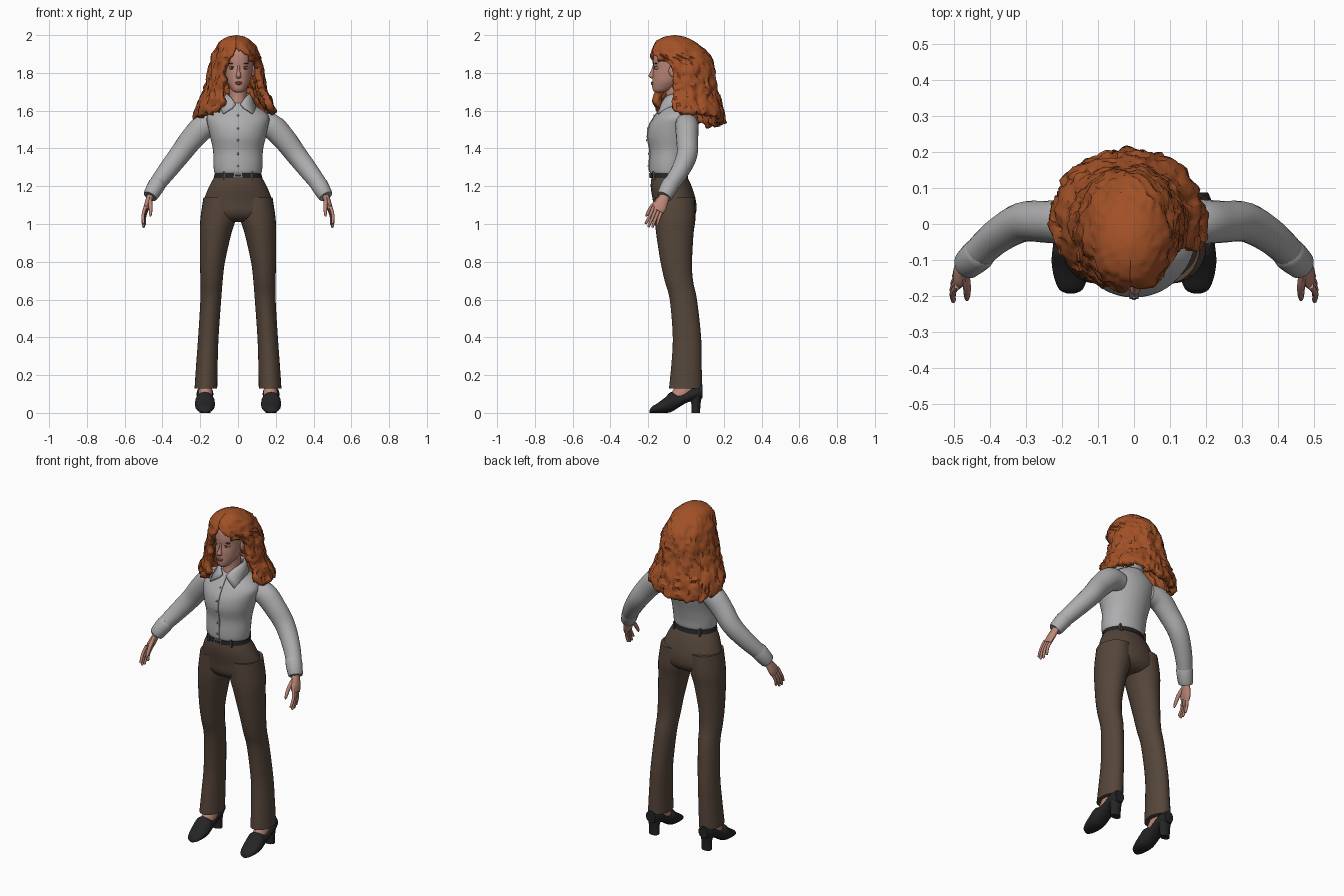
import bpy, bmesh, math
from mathutils import Vector, noise

if "Cube" in bpy.data.objects:
    bpy.data.objects.remove(bpy.data.objects["Cube"])


def material(name, r, g, b):
    m = bpy.data.materials.new(name)
    m.diffuse_color = (r, g, b, 1)
    m.use_nodes = True
    m.node_tree.nodes["Principled BSDF"].inputs["Base Color"].default_value = m.diffuse_color
    return m


HAIR = material("auburn", .36, .082, .02)
SHIRT = material("light_grey", .42, .42, .43)
PANTS = material("brown", .09, .06, .042)
SKIN = material("skin", .5, .245, .185)
BLACK = material("black", .018, .018, .019)
LIPS = material("lip_pink", .36, .13, .11)
WHITE = material("eye_white", .6, .57, .55)
DARK = material("dark_brown", .05, .025, .018)
METAL = material("buckle_grey", .25, .25, .26)


def finish(name, bm, mat, mirror=False, angle=50, normals=True):
    if normals:
        bmesh.ops.recalc_face_normals(bm, faces=bm.faces)
    me = bpy.data.meshes.new(name)
    bm.to_mesh(me)
    bm.free()
    ob = bpy.data.objects.new(name, me)
    bpy.context.collection.objects.link(ob)
    me.materials.append(mat)
    if mirror:
        ob.modifiers.new("mirror", 'MIRROR').use_mirror_merge = False
    bpy.ops.object.select_all(action='DESELECT')
    ob.select_set(True)
    bpy.context.view_layer.objects.active = ob
    bpy.ops.object.shade_smooth_by_angle(angle=math.radians(angle))
    return ob


def spline(rows, k):
    """Catmull-Rom through the rows, k steps per span."""
    out = []
    for i in range(len(rows) - 1):
        quad = [rows[max(0, i - 1)], rows[i], rows[i + 1], rows[min(len(rows) - 1, i + 2)]]
        for s in range(k):
            t = s / k
            out.append([.5 * (2 * b + (c - a) * t + (2 * a - 5 * b + 4 * c - d) * t * t
                              + (3 * b - a - 3 * c + d) * t ** 3) for a, b, c, d in zip(*quad)])
    return out + [list(rows[-1])]


def skin_rings(name, rings, mat, **kw):
    bm = bmesh.new()
    vs = [[bm.verts.new(p) for p in r] for r in rings]
    n = len(vs[0])
    for a, b in zip(vs, vs[1:]):
        for j in range(n):
            bm.faces.new((a[j], a[(j + 1) % n], b[(j + 1) % n], b[j]))
    bm.faces.new(vs[0])
    bm.faces.new(vs[-1][::-1])
    return finish(name, bm, mat, **kw)


def circle(c, u, v, n):
    return [c + u * math.sin(2 * math.pi * j / n) - v * math.cos(2 * math.pi * j / n) for j in range(n)]


def stack(name, rows, mat, n=28, k=4, **kw):
    """Upright loft: rows of z, x centre, half width, front y, back y."""
    rings = [circle(Vector((x, (f + b) / 2, z)), Vector((rx, 0, 0)), Vector((0, (b - f) / 2, 0)), n)
             for z, x, rx, f, b in spline(rows, k)]
    return skin_rings(name, rings, mat, **kw)


def tube(name, rows, mat, n=14, k=4, **kw):
    """Tube along a path: rows of x, y, z, thickness, width."""
    pts = spline(rows, k)
    rings = []
    for i, p in enumerate(pts):
        t = (Vector(pts[min(i + 1, len(pts) - 1)][:3]) - Vector(pts[max(i - 1, 0)][:3])).normalized()
        u = t.cross(Vector((0, 1, 0))).normalized()
        rings.append(circle(Vector(p[:3]), u * p[3], u.cross(t) * p[4], n))
    return skin_rings(name, rings, mat, **kw)


def blob(name, loc, size, mat, mirror=False):
    bm = bmesh.new()
    bmesh.ops.create_uvsphere(bm, u_segments=14, v_segments=8, radius=1)
    for v in bm.verts:
        v.co = Vector(a * s + l for a, s, l in zip(v.co, size, loc))
    return finish(name, bm, mat, mirror)


def box(name, loc, size, mat, mirror=False):
    bm = bmesh.new()
    bmesh.ops.create_cube(bm, size=1)
    for v in bm.verts:
        v.co = Vector(a * s + l for a, s, l in zip(v.co, size, loc))
    return finish(name, bm, mat, mirror, 30)


# Trousers
stack("trouser_hips", [(1.26, 0, .118, -.18, 0), (1.2, 0, .152, -.187, .03), (1.12, 0, .183, -.175, .053),
                       (1.06, 0, .192, -.167, .053), (1.025, 0, .17, -.14, .03), (1.01, 0, .1, -.1, 0)], PANTS, 36)
stack("trouser_leg", [(1.14, .095, .088, -.165, .045), (1.03, .105, .094, -.165, .05), (.95, .118, .083, -.158, .04),
                      (.8, .135, .066, -.135, .032), (.7, .14, .059, -.113, .037), (.6, .144, .055, -.086, .058),
                      (.4, .157, .054, -.07, .08), (.25, .165, .057, -.078, .083), (.13, .17, .06, -.09, .085)],
      PANTS, mirror=True)

# Belt, buckle and loops
stack("belt", [(1.243, 0, .129, -.19, .012), (1.27, 0, .122, -.188, .006)], BLACK, 36, 1)
box("buckle", (0, -.19, 1.257), (.045, .01, .024), METAL)
box("buckle_opening", (0, -.194, 1.257), (.03, .006, .012), BLACK)
for i, (x, y) in enumerate([(.075, -.168), (.085, -.015)]):
    box(f"belt_loop_{i}", (x, y, 1.255), (.01, .018, .045), PANTS, True)

# Shirt body
shirt = [(1.262, 0, .118, -.178, 0), (1.275, 0, .126, -.192, .01), (1.32, 0, .13, -.194, .015),
         (1.39, 0, .132, -.192, .03), (1.46, 0, .147, -.204, .05), (1.52, 0, .16, -.195, .06),
         (1.565, 0, .165, -.17, .06), (1.6, 0, .135, -.145, .052), (1.63, 0, .085, -.122, .04),
         (1.65, 0, .06, -.1, .02)]
stack("shirt_body", shirt, SHIRT, 40)

# Button placket following the chest
bm = bmesh.new()
front = [(r[0], r[3]) for r in spline(shirt, 4) if 1.27 < r[0] < 1.625]
strip = [[bm.verts.new((x, y - d, z)) for x, d in ((-.013, -.004), (-.012, .004), (.012, .004), (.013, -.004))]
         for z, y in front]
for a, b in zip(strip, strip[1:]):
    for j in range(3):
        bm.faces.new((a[j], a[j + 1], b[j + 1], b[j]))
finish("placket", bm, SHIRT, angle=30)
for i in range(5):
    z, y = min(front, key=lambda p: abs(p[0] - 1.31 - i * .065))
    blob(f"button_{i}", (0, y - .005, z), (.006, .004, .006), METAL)

# Collar: a folded band, open in front, ending in two points
bm = bmesh.new()
cols = []
for j in range(33):
    s = j / 32 * 2 - 1
    w = abs(s) ** 5
    at, ab = math.pi * (1 + s * .93), math.pi * (1 + s * .80)
    mid = (at + ab) / 2
    cols.append([bm.verts.new(p) for p in (
        (.06 * math.sin(at), -.05 - .075 * math.cos(at) - .012 * w, 1.695 - .06 * w),
        (.075 * math.sin(mid), -.05 - .083 * math.cos(mid) - .015 * w, 1.675 - .06 * w),
        ((.09 + .045 * w) * math.sin(ab), -.05 - (.09 + .038 * w) * math.cos(ab), 1.635 - .05 * w))])
for a, b in zip(cols, cols[1:]):
    for j in range(2):
        bm.faces.new((a[j], a[j + 1], b[j + 1], b[j]))
collar = finish("collar", bm, SHIRT)
collar.modifiers.new("thickness", 'SOLIDIFY').thickness = .008

# Sleeves and cuffs
tube("sleeve", [(.1, 0, 1.525, .055, .055), (.175, .005, 1.518, .066, .062), (.245, .006, 1.45, .062, .058),
                (.31, .005, 1.365, .056, .055), (.38, -.035, 1.275, .05, .048), (.44, -.09, 1.195, .042, .042)],
     SHIRT, 20, mirror=True)
tube("cuff", [(.422, -.075, 1.22, .04, .042), (.43, -.083, 1.207, .046, .047), (.462, -.112, 1.152, .04, .042),
              (.465, -.115, 1.147, .034, .036)], SHIRT, 20, 2, mirror=True)

# Hands
tube("palm", [(.455, -.105, 1.17, .02, .026), (.472, -.122, 1.125, .018, .03), (.482, -.138, 1.095, .017, .037),
              (.489, -.15, 1.07, .013, .034)], SKIN, mirror=True)
across = Vector((.1, -.9, .38))
for i, (k, length) in enumerate([(1.5, .92), (.5, 1.03), (-.5, .98), (-1.5, .8)]):
    a = Vector((.487, -.149, 1.083)) + across * k * .017
    b = a + Vector((.014, -.02, -.05)) * length
    c = a + Vector((.012, -.04 - .004 * k, -.1)) * length
    tube(f"finger_{i}", [(*a, .009, .009), (*b, .0085, .0085), (*c.lerp(b, .1), .007, .007), (*c, .003, .003)],
         SKIN, 8, 3, mirror=True)
tube("thumb", [(.468, -.135, 1.135, .012, .014), (.463, -.175, 1.098, .011, .012), (.463, -.203, 1.055, .008, .009),
               (.464, -.211, 1.04, .003, .003)], SKIN, 8, 3, mirror=True)

# Feet, shoes and heels
stack("foot", [(.17, .172, .032, -.035, .05), (.125, .172, .036, -.066, .05), (.09, .172, .038, -.085, .03),
               (.06, .172, .03, -.08, 0)], SKIN, 18, mirror=True)
shoe = [(-.192, .012, 0, .014), (-.182, .032, 0, .032), (-.15, .046, 0, .052), (-.11, .053, 0, .082),
        (-.08, .052, .004, .11), (-.04, .047, .028, .1), (0, .043, .052, .115), (.05, .044, .068, .142),
        (.088, .03, .078, .15)]
skin_rings("shoe", [circle(Vector((.175, y, (a + b) / 2)), Vector((rx, 0, 0)), Vector((0, 0, (b - a) / 2)), 20)
                    for y, rx, a, b in spline(shoe, 3)], BLACK, mirror=True)
stack("shoe_heel", [(0, .175, .03, .03, .075), (.05, .175, .031, .028, .077), (.1, .175, .038, .01, .087)],
      BLACK, 18, 2, mirror=True)

# Neck and head
stack("neck", [(1.58, 0, .07, -.12, .02), (1.63, 0, .052, -.112, .01), (1.68, 0, .046, -.107, 0),
               (1.74, 0, .046, -.11, 0)], SKIN, 24)
stack("head", [(1.697, .003, .018, -.16, -.12), (1.705, .003, .032, -.173, -.09), (1.725, .003, .046, -.179, -.05),
               (1.755, .003, .061, -.178, -.02), (1.79, .003, .069, -.177, .005), (1.83, .003, .075, -.172, .02),
               (1.87, .003, .077, -.174, .03), (1.92, .003, .07, -.164, .03), (1.96, .003, .04, -.12, 0)], SKIN, 32)
stack("nose", [(1.84, .003, .007, -.176, -.155), (1.81, .003, .008, -.186, -.155), (1.786, .003, .014, -.198, -.155),
               (1.774, .003, .012, -.19, -.155), (1.77, .003, .006, -.18, -.16)], SKIN, 14)
blob("upper_lip", (.003, -.177, 1.749), (.019, .010, .005), LIPS)
blob("lower_lip", (.003, -.176, 1.742), (.016, .010, .006), LIPS)
blob("ear", (.08, -.07, 1.81), (.01, .022, .032), SKIN, True)
for side, s in (("left", 1), ("right", -1)):
    x = .003 + .034 * s
    blob(f"{side}_eyelid", (x, -.153, 1.827), (.018, .0125, .011), SKIN)
    blob(f"{side}_eye", (x, -.155, 1.825), (.015, .0125, .0065), WHITE)
    blob(f"{side}_iris", (x, -.164, 1.825), (.006, .005, .006), DARK)
    blob(f"{side}_lash", (x, -.157, 1.832), (.016, .012, .0022), DARK)
    blob(f"{side}_brow", (x, -.157, 1.849), (.02, .01, .0032), DARK)

# Hair: rows of z, left x, right x, front y, back y, then right and left edges of the face opening in degrees
hair = [(2.0, -.012, -.008, -.065, -.055, 0, 0), (1.992, -.055, .035, -.115, -.01, 0, 0),
        (1.972, -.088, .065, -.155, .04, 0, 0), (1.94, -.115, .095, -.178, .085, 0, 0),
        (1.9, -.135, .113, -.188, .12, 24, -5), (1.87, -.142, .122, -.19, .14, 55, -18),
        (1.84, -.148, .13, -.19, .15, 70, -27), (1.8, -.157, .135, -.19, .156, 72, -29),
        (1.7, -.182, .152, -.19, .172, 72, -24), (1.65, -.208, .178, -.19, .185, 68, -22),
        (1.6, -.23, .203, -.185, .2, 68, -25), (1.48, -.235, .208, -.17, .215, 70, -30)]


def hair_at(z):
    for a, b in zip(hair, hair[1:]):
        if z >= b[0]:
            t = (a[0] - z) / (a[0] - b[0])
            return [p + (q - p) * t for p, q in zip(a, b)]
    return hair[-1]


bm = bmesh.new()
grid = []
ROWS, COLS = 46, 84
for i in range(ROWS + 1):
    s = i / ROWS
    line = []
    for j in range(COLS + 1):
        rough = 2 * math.pi * j / COLS
        end = 1.562 + .035 * math.cos(rough) + .012 * math.sin(rough) + .022 * noise.noise((j * .45, 3, 7))
        z = 2 - (2 - end) * (.02 * s + .98 * s ** 1.5)
        _, xl, xr, f, b, right, left = hair_at(z)
        phi = math.radians(right + (360 + left - right) * j / COLS)
        sx, cy = math.sin(phi), math.cos(phi)
        p = Vector(((xl + xr) / 2 + (xr - xl) / 2 * sx, (f + b) / 2 - (b - f) / 2 * cy, z))
        # Wavy locks that grow stronger toward the tips
        q = Vector((p.x * 20, p.y * 20, z * 15))
        lump = noise.noise(q) * .6 + .5 * (.5 - abs(noise.noise(q * 1.7 + Vector((5, 2, 1)))) * 2)
        lump *= min(1, s * 4) * (.009 + .014 * s)
        line.append(bm.verts.new(p + Vector((sx, -cy, .25)) * lump))
    grid.append(line)
for a, b in zip(grid, grid[1:]):
    for j in range(COLS):
        bm.faces.new((a[j], b[j], b[j + 1], a[j + 1]))
bm.faces.new(grid[0][:-1])
bmesh.ops.remove_doubles(bm, verts=bm.verts, dist=.0003)
mane = finish("hair", bm, HAIR, angle=35, normals=False)
solid = mane.modifiers.new("thickness", 'SOLIDIFY')
solid.thickness, solid.offset = .035, -1
